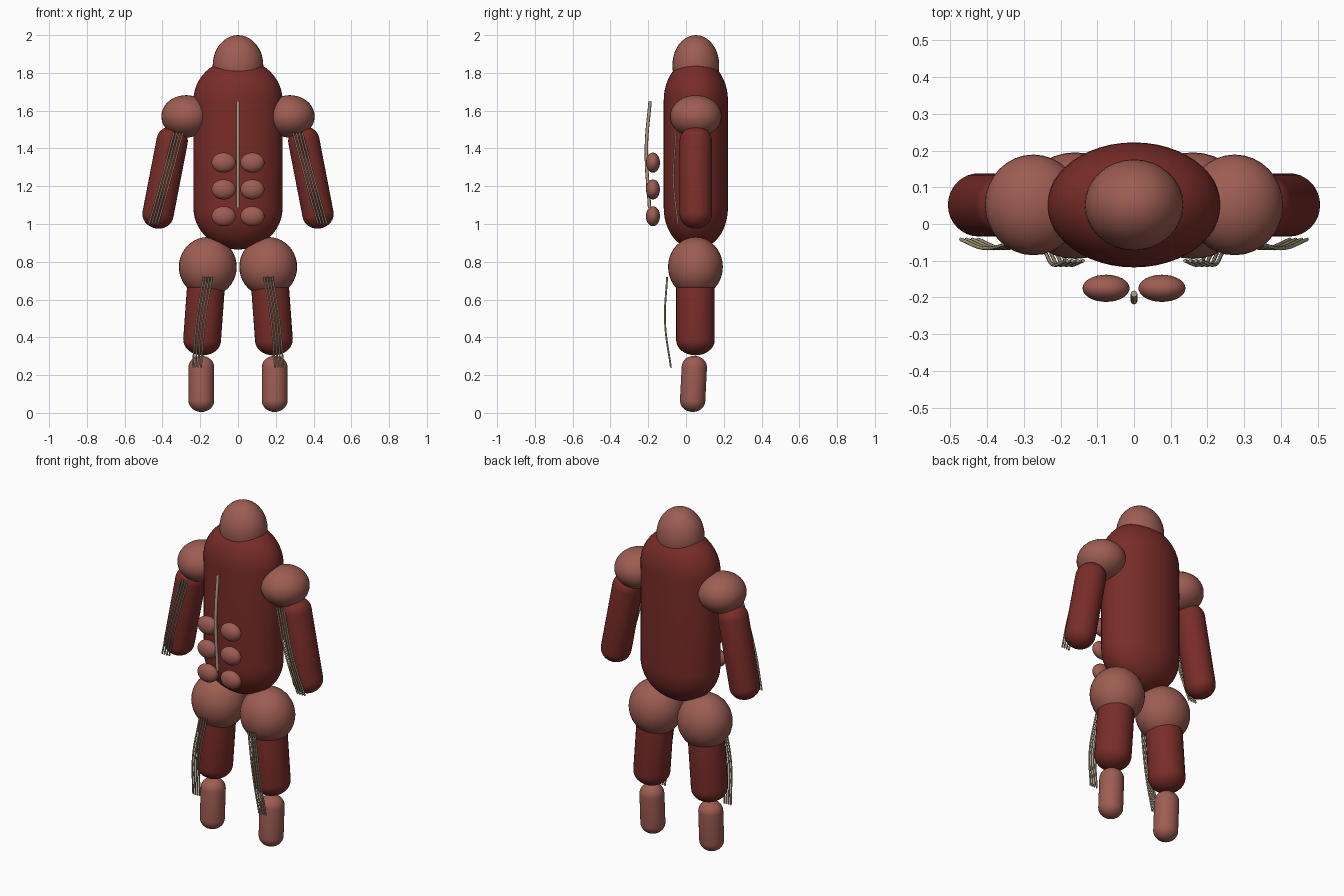
import bpy, bmesh, math
from mathutils import Vector, Matrix

if "Cube" in bpy.data.objects:
    bpy.data.objects.remove(bpy.data.objects["Cube"])


def material(name, rgb):
    m = bpy.data.materials.new(name)
    m.diffuse_color = (*rgb, 1)
    m.use_nodes = True
    m.node_tree.nodes["Principled BSDF"].inputs["Base Color"].default_value = m.diffuse_color
    return m


DEEP = material("deep_muscle", (0.19, 0.026, 0.021))
LIGHT = material("light_muscle", (0.34, 0.11, 0.085))
FIBRE = material("fibre", (0.42, 0.34, 0.22))
CY = 0.052


def finish(bm, name, mat):
    me = bpy.data.meshes.new(name)
    bmesh.ops.recalc_face_normals(bm, faces=bm.faces)
    for f in bm.faces:
        f.smooth = True
    bm.to_mesh(me)
    bm.free()
    me.materials.append(mat)
    ob = bpy.data.objects.new(name, me)
    bpy.context.collection.objects.link(ob)
    return ob


def ellipsoid(name, centre, radii, mat):
    bm = bmesh.new()
    bmesh.ops.create_uvsphere(bm, u_segments=32, v_segments=20, radius=1)
    bm.transform(Matrix.Translation(centre) @ Matrix.Diagonal((*radii, 1)))
    return finish(bm, name, mat)


def capsule(name, low, high, rx, ry, cap, mat, seg=32, rings=8):
    # Round-ended tube between two tip points, lathed then aligned
    low, high = Vector(low), Vector(high)
    axis = high - low
    length = axis.length
    arc = [(math.sin(i * math.pi / 2 / rings), cap * (1 - math.cos(i * math.pi / 2 / rings)))
           for i in range(rings + 1)]
    profile = arc + [(r, length - z) for r, z in reversed(arc)]
    bm = bmesh.new()
    vs = [bm.verts.new((r, 0, z)) for r, z in profile]
    es = [bm.edges.new(p) for p in zip(vs, vs[1:])]
    bmesh.ops.spin(bm, geom=vs + es, cent=(0, 0, 0), axis=(0, 0, 1),
                   angle=2 * math.pi, steps=seg)
    bmesh.ops.remove_doubles(bm, verts=bm.verts, dist=1e-5)
    turn = Vector((0, 0, 1)).rotation_difference(axis).to_matrix().to_4x4()
    bm.transform(Matrix.Translation(low) @ turn @ Matrix.Diagonal((rx, ry, 1, 1)))
    return finish(bm, name, mat)


def strands(name, paths, radius):
    cu = bpy.data.curves.new(name, 'CURVE')
    cu.dimensions = '3D'
    cu.bevel_depth = radius
    cu.bevel_resolution = 2
    cu.resolution_u = 8
    cu.use_fill_caps = True
    for pts in paths:
        sp = cu.splines.new('BEZIER')
        sp.bezier_points.add(len(pts) - 1)
        for bp, co in zip(sp.bezier_points, pts):
            bp.co = co
            bp.handle_left_type = bp.handle_right_type = 'AUTO'
    cu.materials.append(FIBRE)
    ob = bpy.data.objects.new(name, cu)
    bpy.context.collection.objects.link(ob)


# Torso, head and the midline cord
capsule("torso", (0, CY, 0.865), (0, CY, 1.875), 0.236, 0.17, 0.22, DEEP, 48, 12)
ellipsoid("head", (0, CY, 1.84), (0.134, 0.124, 0.16), LIGHT)
strands("midline_cord", [[(0, -0.19, 1.65), (0, -0.21, 1.4), (0, -0.193, 1.085)]], 0.009)

for side, s in (("right", -1), ("left", 1)):
    # Arm
    ellipsoid(f"{side}_shoulder", (s * 0.274, CY, 1.57), (0.132, 0.137, 0.112), LIGHT)
    capsule(f"{side}_arm", (s * 0.438, CY, 0.977), (s * 0.334, CY, 1.515),
            0.083, 0.086, 0.075, DEEP)
    strands(f"{side}_arm_fibres",
            [[(s * (0.292 + o), -0.053, 1.485), (s * (0.362 + o), -0.066, 1.22),
              (s * (0.424 + o), -0.042, 1.0)] for o in (0, 0.016, 0.032, 0.047)], 0.005)
    # Leg
    ellipsoid(f"{side}_hip", (s * 0.16, 0.05, 0.773), (0.153, 0.145, 0.158), LIGHT)
    capsule(f"{side}_thigh", (s * 0.196, 0.05, 0.305), (s * 0.163, 0.05, 0.76),
            0.1, 0.102, 0.08, DEEP)
    capsule(f"{side}_shin", (s * 0.194, 0.032, 0.005), (s * 0.194, 0.047, 0.302),
            0.068, 0.067, 0.06, LIGHT)
    strands(f"{side}_leg_fibres",
            [[(s * (0.138 + o), -0.1, 0.72), (s * (0.176 + o), -0.111, 0.48),
              (s * (0.196 + o), -0.08, 0.24)] for o in (0, 0.015, 0.03, 0.044)], 0.005)
    # Abdominal pads
    for i, z in enumerate((1.325, 1.183, 1.041)):
        ellipsoid(f"{side}_abdominal_{i + 1}", (s * 0.076, -0.175, z),
                  (0.064, 0.037, 0.053), LIGHT)
